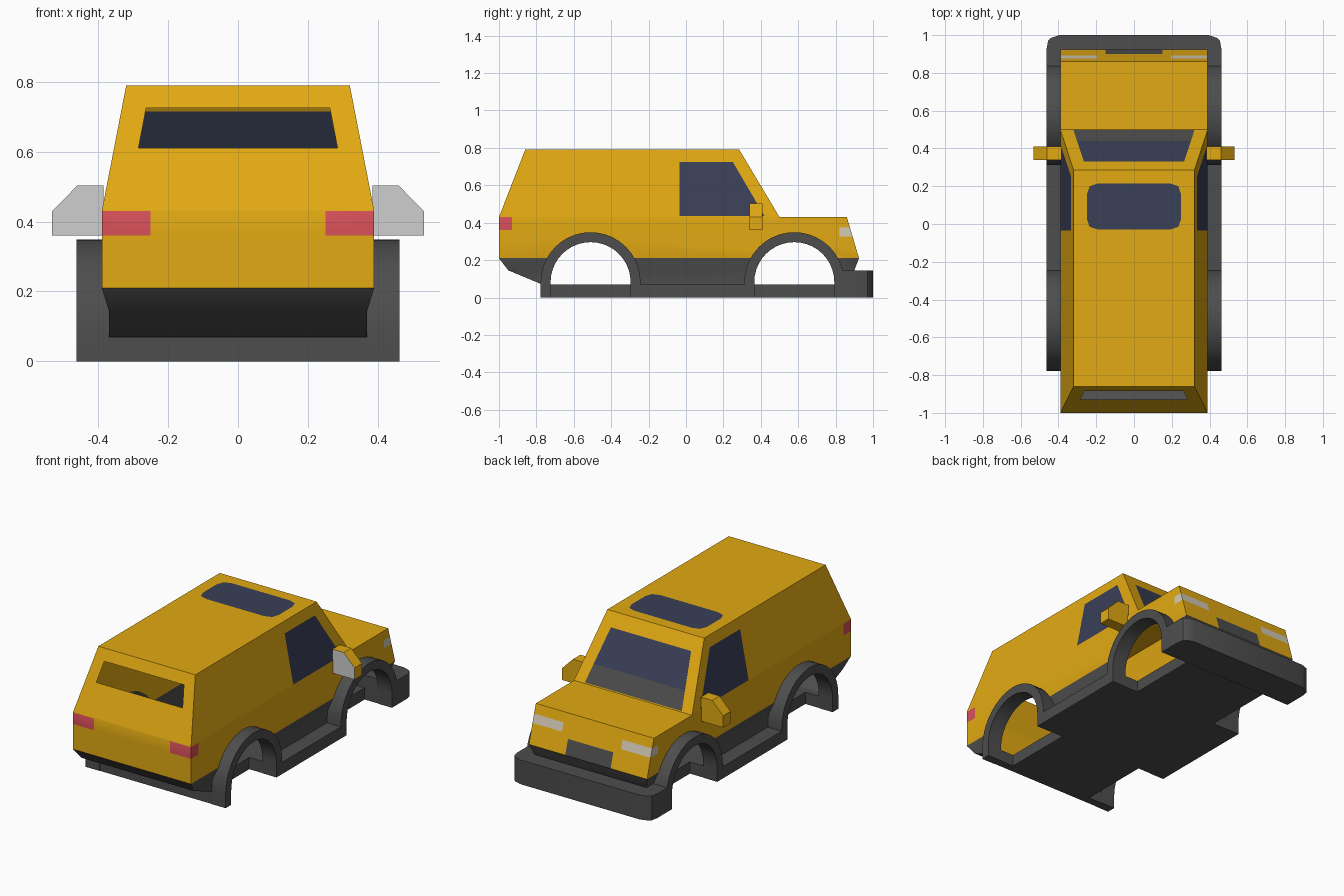
import bpy, bmesh, math
from mathutils import Vector

cube = bpy.data.objects.get("Cube")
if cube:
    bpy.data.objects.remove(cube, do_unlink=True)


def material(name, rgb):
    mat = bpy.data.materials.new(name)
    mat.use_nodes = True
    mat.diffuse_color = (*rgb, 1)
    mat.node_tree.nodes["Principled BSDF"].inputs["Base Color"].default_value = (*rgb, 1)
    return mat


MATS = [
    material("yellow paint", (0.76, 0.40, 0.006)),
    material("dark grey trim", (0.075, 0.075, 0.075)),
    material("blue glass", (0.042, 0.05, 0.095)),
    material("red lamp", (0.68, 0.08, 0.10)),
    material("cream lamp", (0.66, 0.60, 0.47)),
    material("mirror silver", (0.62, 0.62, 0.62)),
]
PAINT, TRIM, GLASS, RED, CREAM, SILVER = range(len(MATS))
parts = []


def finish(bm, name):
    mesh = bpy.data.meshes.new(name)
    bm.to_mesh(mesh)
    bm.free()
    for mat in MATS:
        mesh.materials.append(mat)
    obj = bpy.data.objects.new(name, mesh)
    bpy.context.collection.objects.link(obj)
    parts.append(obj)
    return obj


def lift(p, axis, depth):
    """Place a 2D point on the plane across the given axis."""
    co = list(p)
    co.insert(axis, depth)
    return Vector(co)


def prism(name, pts, axis, lo, hi, mat, low_cap=None):
    bm = bmesh.new()
    a = [bm.verts.new(lift(p, axis, lo)) for p in pts]
    b = [bm.verts.new(lift(p, axis, hi)) for p in pts]
    cap = bm.faces.new(a)
    bm.faces.new(b)
    for i in range(len(pts)):
        j = (i + 1) % len(pts)
        bm.faces.new((a[i], a[j], b[j], b[i]))
    for f in bm.faces:
        f.material_index = mat
    if low_cap is not None:
        cap.material_index = low_cap
    bmesh.ops.recalc_face_normals(bm, faces=bm.faces)
    return finish(bm, name)


def inlay(bm, axis, sign, pts, mat):
    """Cut a convex outline into the faces turned to one side; colour it, or open it if mat is None."""
    bm.normal_update()
    faces = [f for f in bm.faces if f.normal[axis] * sign > 0.6]
    mid = lift([sum(c) / len(pts) for c in zip(*pts)], axis, 0)
    along = lift((0, 0), axis, 1)
    for i, p in enumerate(pts):
        start = lift(p, axis, 0)
        out = (lift(pts[(i + 1) % len(pts)], axis, 0) - start).cross(along).normalized()
        if (mid - start).dot(out) > 0:
            out = -out
        geom = {g for f in faces for g in (f, *f.edges, *f.verts)}
        cut = bmesh.ops.bisect_plane(bm, geom=list(geom), dist=1e-5, plane_co=start, plane_no=out)
        faces = [f for f in cut["geom"] if isinstance(f, bmesh.types.BMFace)
                 and (f.calc_center_median() - start).dot(out) < 0]
    if mat is None:
        bmesh.ops.delete(bm, geom=faces, context="FACES")
    else:
        for f in faces:
            f.material_index = mat


def rect(u0, u1, v0, v1):
    return [(u0, v0), (u1, v0), (u1, v1), (u0, v1)]


def arc(centre, radius, steps=20):
    return [(centre - radius * math.cos(math.pi * i / steps),
             0.082 + radius * math.sin(math.pi * i / steps)) for i in range(steps + 1)]


# Body shell: stacked rings (height, rear, front, half width)
bm = bmesh.new()
rings = [(0.07, -0.77, 0.85, 0.37), (0.145, -0.95, 0.9, 0.37),
         (0.21, -1, 0.925, 0.39), (0.43, -1, 0.86, 0.39)]
loops = [[bm.verts.new((x, y, z)) for x, y in rect(-w, w, y0, y1)] for z, y0, y1, w in rings]
for n, (low, high) in enumerate(zip(loops, loops[1:])):
    for i in range(4):
        j = (i + 1) % 4
        side = bm.faces.new((low[i], low[j], high[j], high[i]))
        side.material_index = TRIM if n < 2 else PAINT
bm.faces.new(loops[-1])

# Cabin: raised from the part of the deck behind the bonnet
bmesh.ops.bisect_plane(bm, geom=bm.verts[:] + bm.edges[:] + bm.faces[:],
                       plane_co=(0, 0.5, 0), plane_no=(0, 1, 0))
deck = [f for f in bm.faces if all(v.co.z > 0.42 and v.co.y < 0.51 for v in f.verts)]
raised = bmesh.ops.extrude_face_region(bm, geom=deck)["geom"]
for v in raised:
    if isinstance(v, bmesh.types.BMVert):
        v.co = (math.copysign(0.32, v.co.x), -0.86 if v.co.y < 0 else 0.285, 0.79)
bmesh.ops.delete(bm, geom=[f for f in deck if f.is_valid], context="FACES")
bmesh.ops.recalc_face_normals(bm, faces=bm.faces)

# Windscreen with dark lower band, sunroof, open rear window and grille
inlay(bm, 1, 1, [(-0.32, 0.435), (0.32, 0.435), (0.265, 0.715), (-0.265, 0.715)], GLASS)
inlay(bm, 1, 1, [(-0.32, 0.435), (0.32, 0.435), (0.3, 0.53), (-0.3, 0.53)], TRIM)
inlay(bm, 2, 1, [(-0.25, 0.03), (-0.235, -0.015), (-0.19, -0.03), (0.19, -0.03),
                 (0.235, -0.015), (0.25, 0.03), (0.25, 0.155), (0.235, 0.2),
                 (0.19, 0.215), (-0.19, 0.215), (-0.235, 0.2), (-0.25, 0.155)], GLASS)
inlay(bm, 1, -1, [(-0.285, 0.61), (0.285, 0.61), (0.263, 0.725), (-0.263, 0.725)], None)
inlay(bm, 1, 1, rect(-0.15, 0.15, 0.21, 0.297), TRIM)

# Lamps, side windows and wheel openings on both sides
WHEELS = {"rear": -0.51, "front": 0.579}
for s in (1, -1):
    inlay(bm, 1, -1, rect(s * 0.25, s * 0.5, 0.36, 0.43), RED)
    inlay(bm, 0, s, rect(-1.1, -0.93, 0.36, 0.43), RED)
    inlay(bm, 1, 1, rect(s * 0.195, s * 0.5, 0.325, 0.375), CREAM)
    inlay(bm, 0, s, rect(0.82, 1, 0.325, 0.375), CREAM)
    inlay(bm, 0, s, [(-0.035, 0.435), (0.42, 0.435), (0.25, 0.725), (-0.035, 0.725)], GLASS)
    for centre in WHEELS.values():
        r = 0.235
        inlay(bm, 0, s, [(centre - r, 0), *arc(centre, r), (centre + r, 0)], None)
finish(bm, "body")

# Floor plate with a notch at each wheel
edge, notch, gap = 0.462, 0.28, 0.216
half = [(edge, -0.775)]
for c in WHEELS.values():
    half += [(edge, c - gap), (notch, c - gap), (notch, c + gap), (edge, c + gap)]
prism("floor_plate", half + [(-x, y) for x, y in reversed(half)], 2, 0, 0.07, TRIM)

# Front bumper with rounded corners
half = [(edge, 0.797), (edge, 0.93), (0.455, 0.97), (0.44, 0.985), (0.395, 1)]
prism("front_bumper", half + [(-x, y) for x, y in reversed(half)], 2, 0, 0.145, TRIM)

# Wheel arches and door mirrors
for s, label in ((1, "left"), (-1, "right")):
    for end, c in WHEELS.items():
        outer = [(c - 0.267, 0), *arc(c, 0.267), (c + 0.267, 0)]
        inner = [(c - 0.214, 0), *arc(c, 0.214), (c + 0.214, 0)]
        prism(f"{end}_{label}_arch", outer + inner[::-1], 0, s * 0.37, s * edge, TRIM)
    shape = [(0.385, 0.36), (0.532, 0.36), (0.532, 0.43), (0.46, 0.503), (0.385, 0.503)]
    prism(f"{label}_mirror", [(s * x, z) for x, z in shape], 1, 0.34, 0.41, PAINT, SILVER)

# Smooth shading with sharp edges kept
bpy.ops.object.select_all(action="DESELECT")
for obj in parts:
    obj.select_set(True)
bpy.context.view_layer.objects.active = parts[0]
bpy.ops.object.shade_smooth_by_angle(angle=math.radians(30))
